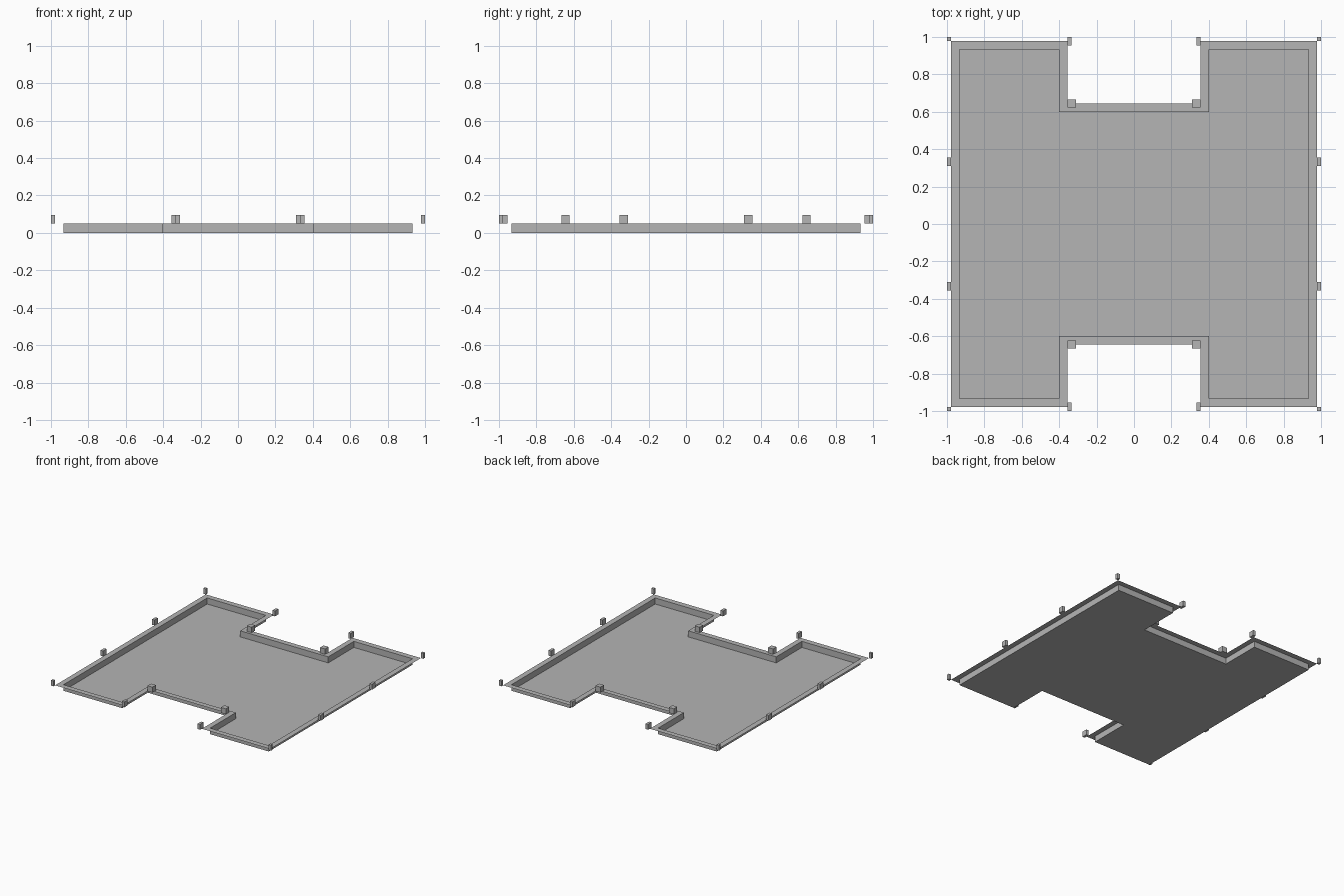
import bpy
import bmesh

if "Cube" in bpy.data.objects:
    bpy.data.objects.remove(bpy.data.objects["Cube"], do_unlink=True)

grey = bpy.data.materials.new("plain_grey")
grey.use_nodes = True
colour = (0.46, 0.46, 0.46, 1)
grey.diffuse_color = colour
grey.node_tree.nodes["Principled BSDF"].inputs["Base Color"].default_value = colour

RIM_Z = 0.05      # height of the flat rim
POST = 0.0444     # full post size
HALF = POST / 2


def finish(bm, name):
    mesh = bpy.data.meshes.new(name)
    bm.to_mesh(mesh)
    bm.free()
    mesh.materials.append(grey)
    obj = bpy.data.objects.new(name, mesh)
    bpy.context.scene.collection.objects.link(obj)
    return obj


def outline(edge, notch_x, notch_y):
    """Counter-clockwise H shape: a square with a notch in front and back."""
    back = [(edge, edge), (notch_x, edge), (notch_x, notch_y),
            (-notch_x, notch_y), (-notch_x, edge), (-edge, edge)]
    return back + [(-x, -y) for x, y in back]


# Tray: floor, thin upright walls and a flat rim turned outward
bm = bmesh.new()
inner = outline(0.933, 0.4, 0.6)
outer = outline(0.978, 0.356, 0.644)
loops = [[bm.verts.new((x, y, z)) for x, y in pts]
         for pts, z in ((inner, 0), (inner, RIM_Z), (outer, RIM_Z))]
bm.faces.new(loops[0])
for low, high in zip(loops, loops[1:]):
    for i in range(len(low)):
        j = (i + 1) % len(low)
        bm.faces.new((low[j], low[i], high[i], high[j]))
finish(bm, "tray")


def posts(name, x0, x1, y0, y1):
    """One post in each quadrant."""
    bm = bmesh.new()
    for sx in (-1, 1):
        for sy in (-1, 1):
            cube = bmesh.ops.create_cube(bm, size=1)["verts"]
            bmesh.ops.scale(bm, vec=(x1 - x0, y1 - y0, POST), verts=cube)
            bmesh.ops.translate(bm, verts=cube, vec=(
                sx * (x0 + x1) / 2, sy * (y0 + y1) / 2, RIM_Z + HALF))
    finish(bm, name)


third = 1 / 3
posts("corner_posts", 1 - HALF, 1, 1 - HALF, 1)
posts("side_posts", 1 - HALF, 1, third - HALF, third + HALF)
posts("notch_end_posts", third, third + HALF, 1 - POST, 1)
posts("notch_corner_posts", third - HALF, third + HALF, 0.644 - HALF, 0.644 + HALF)
